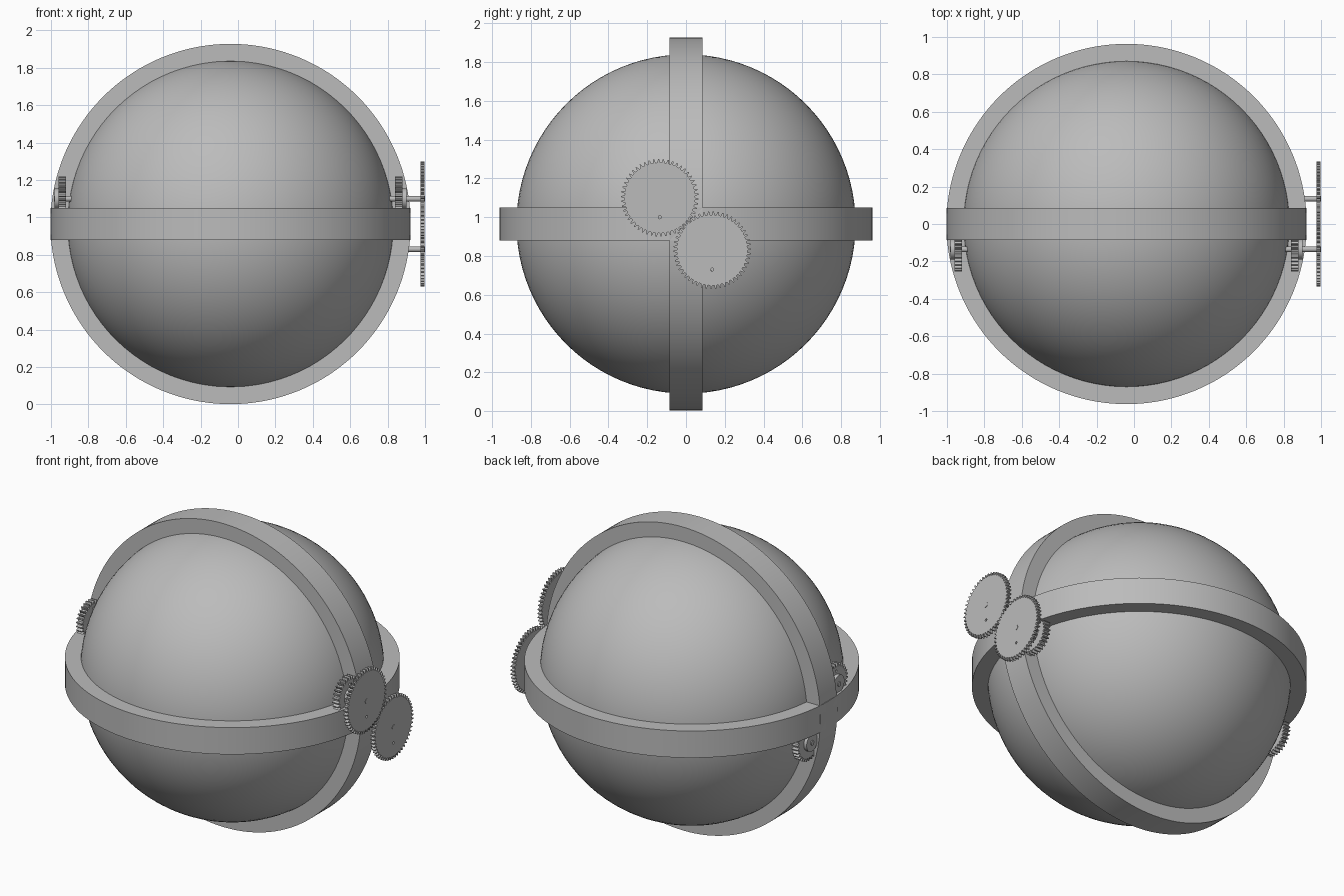
import bpy, bmesh
from math import pi, cos, sin, radians
from mathutils import Matrix, Vector

cube = bpy.data.objects.get("Cube")
if cube:
    bpy.data.objects.remove(cube)

grey = bpy.data.materials.new("plain grey")
grey.use_nodes = True
grey.diffuse_color = (0.5, 0.5, 0.5, 1)
grey.node_tree.nodes["Principled BSDF"].inputs["Base Color"].default_value = (0.5, 0.5, 0.5, 1)

CENTRE = Vector((-0.04, 0, 0.965))
BALL_R, RING_R, RING_HALF = 0.875, 0.963, 0.085
AXLE = 0.135                      # axle offset from the ring crossing


def add_object(name, bm, smooth=True):
    bmesh.ops.recalc_face_normals(bm, faces=bm.faces[:])
    mesh = bpy.data.meshes.new(name)
    bm.to_mesh(mesh)
    bm.free()
    mesh.materials.append(grey)
    obj = bpy.data.objects.new(name, mesh)
    bpy.context.collection.objects.link(obj)
    if smooth:
        bpy.ops.object.select_all(action='DESELECT')
        obj.select_set(True)
        bpy.context.view_layer.objects.active = obj
        bpy.ops.object.shade_smooth_by_angle(angle=radians(30))
    return obj


def ring(name, rotation):
    """Flat band: a rectangular section spun around z, then turned."""
    bm = bmesh.new()
    section = [(BALL_R - 0.01, -RING_HALF), (RING_R, -RING_HALF),
               (RING_R, RING_HALF), (BALL_R - 0.01, RING_HALF)]
    verts = [bm.verts.new((r, 0, z)) for r, z in section]
    edges = [bm.edges.new((verts[i], verts[(i + 1) % 4])) for i in range(4)]
    bmesh.ops.spin(bm, geom=verts + edges, cent=(0, 0, 0), axis=(0, 0, 1),
                   angle=2 * pi, steps=144, use_merge=True)
    bmesh.ops.remove_doubles(bm, verts=bm.verts[:], dist=1e-4)
    bm.transform(Matrix.Translation(CENTRE) @ rotation)
    return add_object(name, bm)


def rod(name, x0, x1, y, z, radius):
    """Cylinder lying along x."""
    bm = bmesh.new()
    place = Matrix.Translation(((x0 + x1) / 2, y, z)) @ Matrix.Rotation(pi / 2, 4, 'Y')
    bmesh.ops.create_cone(bm, cap_ends=True, segments=24, radius1=radius,
                          radius2=radius, depth=abs(x1 - x0), matrix=place)
    return add_object(name, bm)


def gear(name, x0, x1, y, z, radius, teeth, phase, hole_drop):
    """Toothed disc facing x, with a small drilled hole."""
    bm = bmesh.new()
    pitch = 2 * pi / teeth
    root = radius - 0.018
    profile = []
    for i in range(teeth):
        for r, shift in ((root, -0.3), (radius, -0.12), (radius, 0.12), (root, 0.3)):
            a = phase + (i + shift) * pitch
            profile.append(bm.verts.new((x0, y + r * cos(a), z + r * sin(a))))
    face = bm.faces.new(profile)
    out = bmesh.ops.extrude_face_region(bm, geom=[face])
    moved = [v for v in out["geom"] if isinstance(v, bmesh.types.BMVert)]
    bmesh.ops.translate(bm, verts=moved, vec=(x1 - x0, 0, 0))
    obj = add_object(name, bm, smooth=False)
    drill = rod("drill", x0 - 0.05, x1 + 0.05, y, z - hole_drop, 0.008)
    drill.hide_render = True
    cut = obj.modifiers.new("hole", 'BOOLEAN')
    cut.operation, cut.solver, cut.object = 'DIFFERENCE', 'EXACT', drill
    bpy.context.view_layer.objects.active = obj
    bpy.ops.object.modifier_apply(modifier=cut.name)
    bpy.data.objects.remove(drill)
    return obj


# Ball
bm = bmesh.new()
bmesh.ops.create_uvsphere(bm, u_segments=96, v_segments=48, radius=BALL_R,
                          matrix=Matrix.Translation(CENTRE))
add_object("ball", bm)

# Two crossing rings
ring("horizontal_ring", Matrix.Identity(4))
ring("vertical_ring", Matrix.Rotation(pi / 2, 4, 'X'))

# Axles on both sides: front ones sit high, back ones low
for place, side in (("front", -1), ("back", 1)):
    y, z = side * AXLE, CENTRE.z - side * AXLE
    mesh_dir = -pi / 4 if side < 0 else 3 * pi / 4 + pi / 50
    for flank, sx in (("left", 1), ("right", -1)):
        def at(d):
            return CENTRE.x + sx * d
        gear(f"{place}_{flank}_small_gear", at(0.88), at(0.92), y, z, 0.12, 30, mesh_dir, -0.075)
        rod(f"{place}_{flank}_hub", at(0.91), at(0.94), y, z, 0.055)
        rod(f"{place}_{flank}_axle", at(0.78), at(0.945), y, z, 0.015)
    # Outer meshing pair on one side only
    gear(f"{place}_large_gear", 0.975, 0.998, y, z, 0.2, 50, mesh_dir, 0.1)
    rod(f"{place}_drive_axle", 0.85, 1.0, y, z, 0.015)
